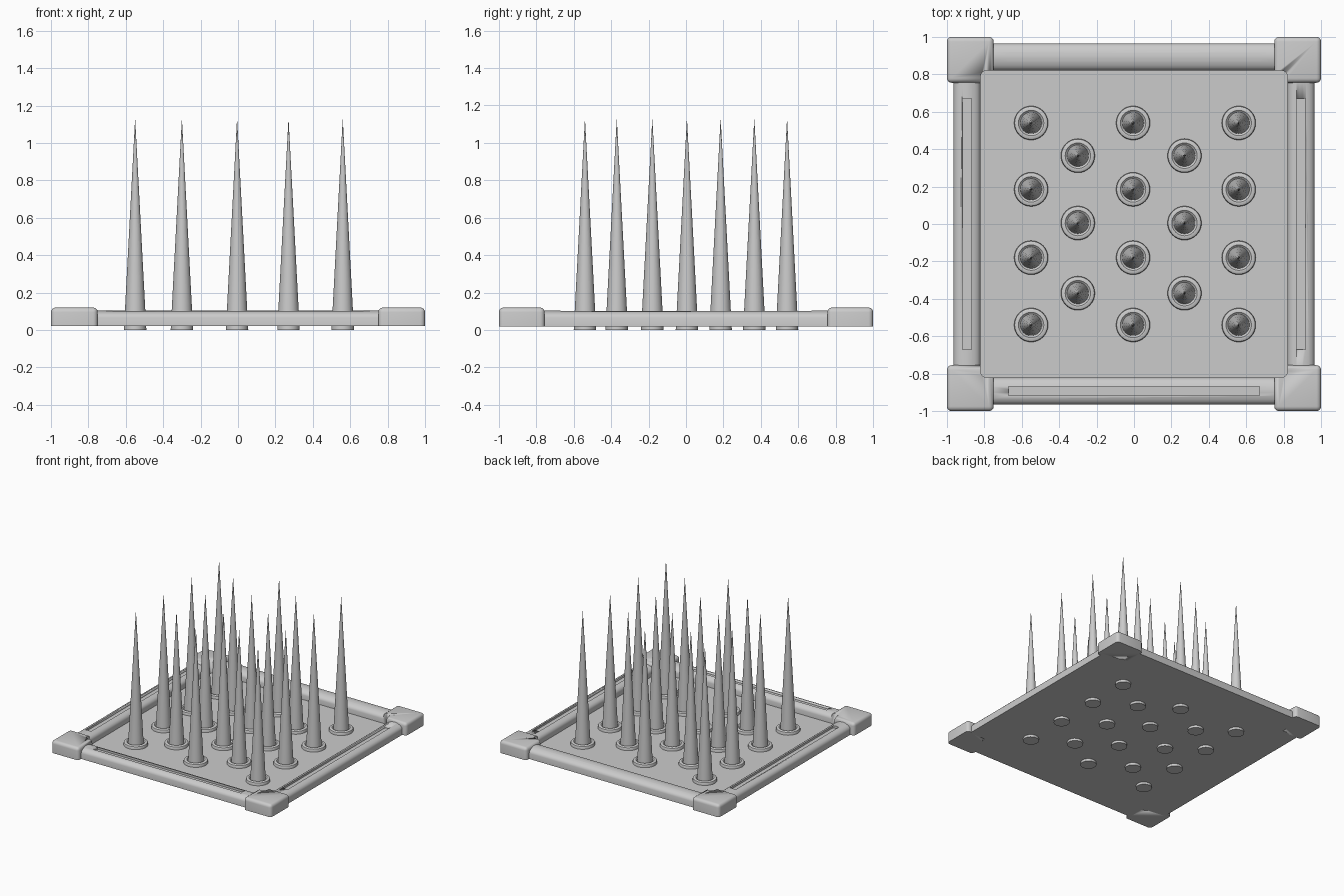
import bpy, bmesh, math
from mathutils import Matrix

if "Cube" in bpy.data.objects:
    bpy.data.objects.remove(bpy.data.objects["Cube"])

FLOOR, BOTTOM = 0.03, 0.02


def make(name, bm, angle=35):
    bmesh.ops.recalc_face_normals(bm, faces=bm.faces)
    me = bpy.data.meshes.new(name)
    bm.to_mesh(me)
    bm.free()
    ob = bpy.data.objects.new(name, me)
    bpy.context.collection.objects.link(ob)
    bpy.ops.object.select_all(action='DESELECT')
    ob.select_set(True)
    bpy.context.view_layer.objects.active = ob
    bpy.ops.object.shade_smooth_by_angle(angle=math.radians(angle))
    return ob


def box(x0, x1, y0, y1, z0, z1):
    bm = bmesh.new()
    m = Matrix.Translation(((x0 + x1) / 2, (y0 + y1) / 2, (z0 + z1) / 2))
    bmesh.ops.create_cube(bm, size=1, matrix=m @ Matrix.Diagonal((x1 - x0, y1 - y0, z1 - z0, 1)))
    return bm


def bevel(bm, width, pick, segments=4):
    edges = [e for e in bm.edges if pick(e)]
    bmesh.ops.bevel(bm, geom=edges, offset=width, segments=segments, profile=0.5, affect='EDGES')


def vertical(e):
    return abs(e.verts[0].co.z - e.verts[1].co.z) > 1e-4


def cut(ob, cutter):
    mod = ob.modifiers.new("cut", 'BOOLEAN')
    mod.operation, mod.solver, mod.object = 'DIFFERENCE', 'EXACT', cutter
    cutter.hide_render = True
    cutter.hide_viewport = True


def lathe(name, profile, x, y, steps=32):
    bm = bmesh.new()
    rings = [[bm.verts.new((x + r * math.cos(2 * math.pi * i / steps),
                            y + r * math.sin(2 * math.pi * i / steps), z))
              for i in range(steps)] for r, z in profile]
    for a, b in zip(rings, rings[1:] + rings[:1]):
        for i in range(steps):
            j = (i + 1) % steps
            bm.faces.new((a[i], a[j], b[j], b[i]))
    return make(name, bm)


# floor plate with rounded corners
bm = box(-0.822, 0.822, -0.822, 0.822, BOTTOM, FLOOR)
bevel(bm, 0.03, vertical)
make("floor_plate", bm)

# corner blocks, notched by the tray pocket
bm = box(-0.82, 0.82, -0.82, 0.82, -0.1, 0.3)
bevel(bm, 0.03, vertical)
pocket = make("pocket_cutter", bm)
for sx in (-1, 1):
    for sy in (-1, 1):
        xs, ys = sorted((sx, sx * 0.75)), sorted((sy, sy * 0.755))
        bm = box(*xs, *ys, BOTTOM, 0.12)
        bevel(bm, 0.025, lambda e: max(v.co.z for v in e.verts) > 0.1)
        cut(make("corner_block", bm), pocket)

# domed side rails with a long groove on top
half = [(0.071, BOTTOM), (0.071, 0.066), (0.067, 0.078), (0.058, 0.088),
        (0.044, 0.096), (0.025, 0.102), (0.008, 0.105)]
profile = half + [(-u, z) for u, z in reversed(half)]
for k in range(4):
    turn = Matrix.Rotation(k * math.pi / 2, 4, 'Z')
    bm = bmesh.new()
    face = bm.faces.new([bm.verts.new((-0.77, -0.893 + u, z)) for u, z in profile])
    ext = bmesh.ops.extrude_face_region(bm, geom=[face], use_keep_orig=True)
    moved = [g for g in ext["geom"] if isinstance(g, bmesh.types.BMVert)]
    bmesh.ops.translate(bm, verts=moved, vec=(1.54, 0, 0))
    bm.transform(turn)
    rail = make("side_rail", bm)
    bm = box(-0.67, 0.67, -0.918, -0.868, 0.085, 0.15)
    bm.transform(turn)
    cut(rail, make("groove_cutter", bm))

# spikes and their collars in a staggered layout
spots = [(x, y) for x in (-0.55, -0.005, 0.56) for y in (-0.54, -0.18, 0.185, 0.54)]
spots += [(x, y) for x in (-0.30, 0.27) for y in (-0.37, 0.005, 0.365)]
collar = [(0.055, FLOOR - 0.005), (0.091, FLOOR - 0.005), (0.091, 0.045),
          (0.088, 0.052), (0.081, 0.056), (0.068, 0.056), (0.062, 0.05), (0.055, 0.045)]
for x, y in spots:
    bm = bmesh.new()
    bmesh.ops.create_cone(bm, cap_ends=True, segments=32, radius1=0.06, radius2=0.0005,
                          depth=1.125, matrix=Matrix.Translation((x, y, 0.5625)))
    make("spike", bm)
    lathe("spike_collar", collar, x, y)
